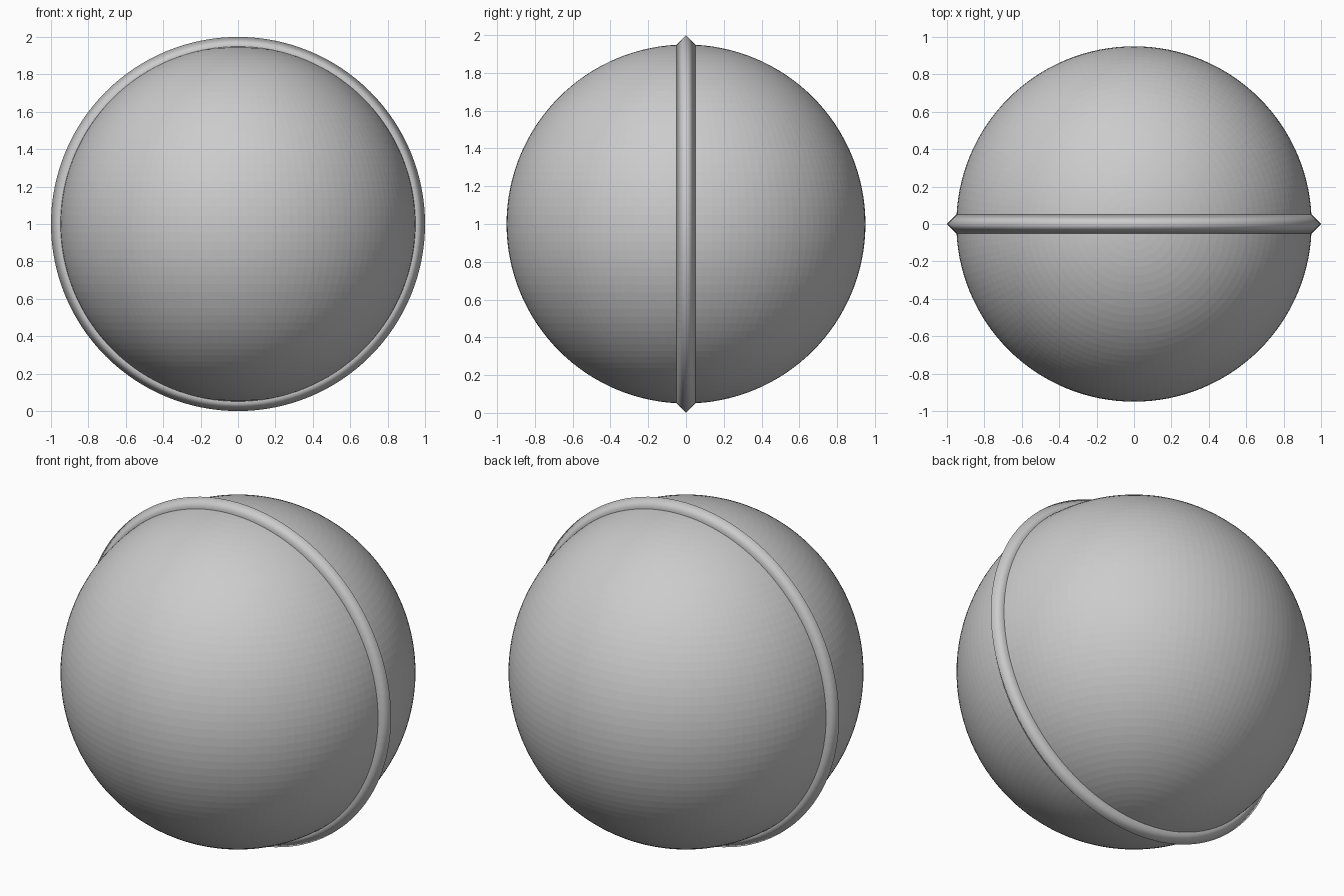
import bpy
import math

if "Cube" in bpy.data.objects:
    bpy.data.objects.remove(bpy.data.objects["Cube"])

CENTRE = (0, 0, 1)
BALL_RADIUS = 0.95
RIDGE = 0.05

# Main ball, finely faceted
bpy.ops.mesh.primitive_uv_sphere_add(segments=128, ring_count=64,
                                     radius=BALL_RADIUS, location=CENTRE)
ball = bpy.context.object
ball.name = "ball"

# Upright seam ring with a diamond cross-section, softly shaded
bpy.ops.mesh.primitive_torus_add(major_segments=128, minor_segments=4,
                                 major_radius=BALL_RADIUS, minor_radius=RIDGE,
                                 location=CENTRE, rotation=(math.pi / 2, 0, 0))
ring = bpy.context.object
ring.name = "seam_ring"
bpy.ops.object.shade_smooth()
